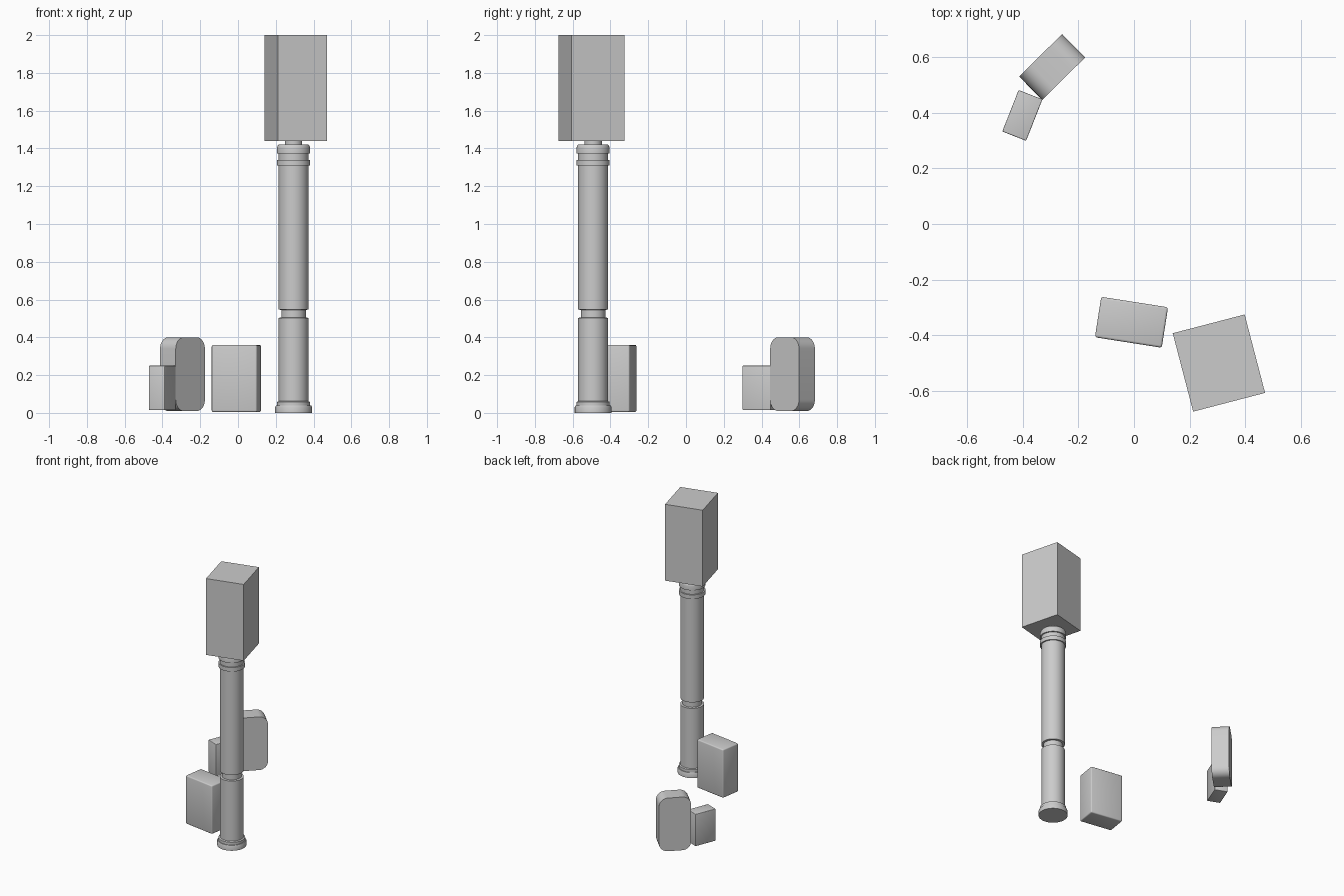
import bpy, bmesh, math

cube = bpy.data.objects.get("Cube")
if cube:
    bpy.data.objects.remove(cube)

grey = bpy.data.materials.new("plain grey")
grey.use_nodes = True
colour = (0.6, 0.6, 0.6, 1)
grey.diffuse_color = colour
grey.node_tree.nodes["Principled BSDF"].inputs["Base Color"].default_value = colour


def finish(bm, name, location, angle=0):
    """Turn a bmesh into a shaded, coloured object."""
    bmesh.ops.recalc_face_normals(bm, faces=bm.faces)
    mesh = bpy.data.meshes.new(name)
    bm.to_mesh(mesh)
    bm.free()
    mesh.materials.append(grey)
    obj = bpy.data.objects.new(name, mesh)
    bpy.context.collection.objects.link(obj)
    obj.location = location
    obj.rotation_euler.z = math.radians(angle)
    bpy.ops.object.select_all(action='DESELECT')
    obj.select_set(True)
    bpy.context.view_layer.objects.active = obj
    bpy.ops.object.shade_smooth_by_angle(angle=math.radians(35))
    return obj


def block(name, centre, size, angle, bottom, top, bevel=0, round_ends=0):
    """Box turned about z; round_ends rounds the outline of its wide face."""
    bm = bmesh.new()
    bmesh.ops.create_cube(bm, size=1)
    bmesh.ops.scale(bm, vec=(size[0], size[1], top - bottom), verts=bm.verts)
    if round_ends:
        edges = [e for e in bm.edges
                 if abs(e.verts[0].co.y - e.verts[1].co.y) > size[1] / 2]
        bmesh.ops.bevel(bm, geom=edges, offset=round_ends, segments=8,
                        profile=0.5, affect='EDGES')
    elif bevel:
        bmesh.ops.bevel(bm, geom=bm.edges[:], offset=bevel, segments=3,
                        profile=0.5, affect='EDGES')
    return finish(bm, name, (*centre, (bottom + top) / 2), angle)


def lathe(name, centre, profile, sides=48):
    """Closed solid of revolution from (radius, height) points."""
    bm = bmesh.new()
    rings = [[bm.verts.new((r * math.cos(math.tau * i / sides),
                            r * math.sin(math.tau * i / sides), z))
              for i in range(sides)] for r, z in profile]
    for low, high in zip(rings, rings[1:]):
        for i in range(sides):
            j = (i + 1) % sides
            bm.faces.new((low[i], low[j], high[j], high[i]))
    bm.faces.new(rings[0])
    bm.faces.new(rings[-1])
    return finish(bm, name, (*centre, 0))


# Column: stepped foot, grooved shaft, band, rounded cap and neck
shaft, groove, ring, foot, neck = 0.079, 0.065, 0.088, 0.097, 0.046
lathe("column", (0.294, -0.492), [
    (foot, 0), (foot, 0.032), (foot - 0.003, 0.038),
    (ring, 0.038), (ring, 0.058), (shaft, 0.062),
    (shaft, 0.503), (groove, 0.505), (groove, 0.545), (shaft, 0.547),
    (shaft, 1.31), (ring, 1.31), (ring, 1.34), (shaft, 1.34),
    (shaft, 1.373), (ring, 1.373), (ring, 1.402), (ring - 0.003, 1.413),
    (ring - 0.009, 1.42), (neck, 1.42), (neck, 1.44)])

# Tall head block on the column
block("column_head", (0.305, -0.4995), (0.267, 0.291), 14.6, 1.44, 2)

# Boxes standing on the ground
block("front_box", (-0.009, -0.353), (0.243, 0.147), -8.9, 0.005, 0.36, bevel=0.008)
block("small_box", (-0.401, 0.39), (0.092, 0.16), -21.5, 0.015, 0.25, bevel=0.004)

# Slab with rounded corners
block("rounded_slab", (-0.294, 0.564), (0.217, 0.118), 44.7, 0.01, 0.4, round_ends=0.06)
